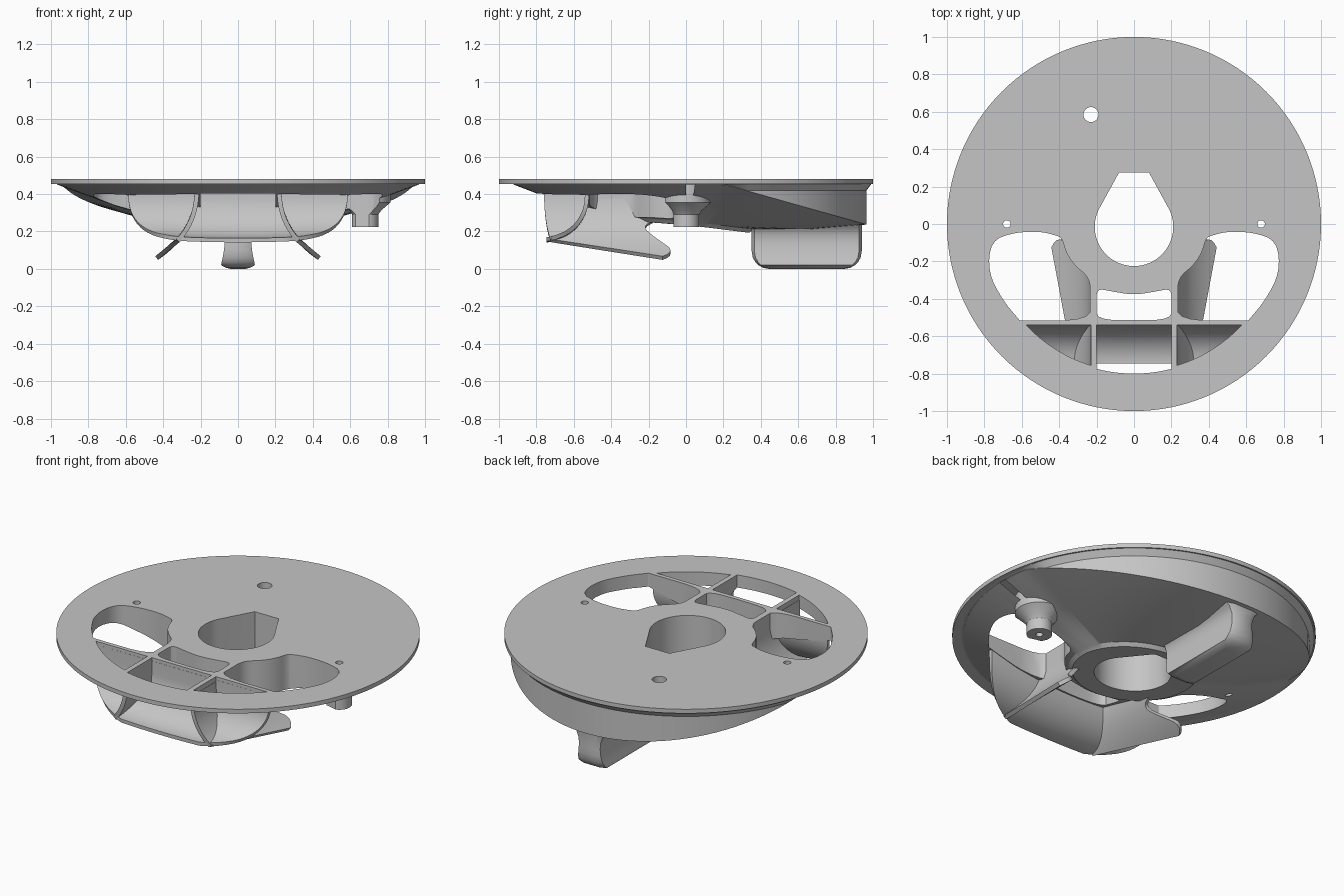
import bpy, bmesh, math
from math import sin, cos, pi, sqrt

cube = bpy.data.objects.get("Cube")
if cube:
    bpy.data.objects.remove(cube)

grey = bpy.data.materials.new("Plain grey")
grey.use_nodes = True
grey.diffuse_color = (0.56, 0.56, 0.56, 1)
grey.node_tree.nodes["Principled BSDF"].inputs["Base Color"].default_value = grey.diffuse_color


def add(name, bm, smooth=30):
    bmesh.ops.recalc_face_normals(bm, faces=bm.faces)
    mesh = bpy.data.meshes.new(name)
    bm.to_mesh(mesh)
    bm.free()
    mesh.materials.append(grey)
    ob = bpy.data.objects.new(name, mesh)
    bpy.context.collection.objects.link(ob)
    finish(ob, smooth)
    return ob


def finish(ob, angle=30):
    bpy.ops.object.select_all(action='DESELECT')
    ob.select_set(True)
    bpy.context.view_layer.objects.active = ob
    bpy.ops.object.shade_smooth_by_angle(angle=math.radians(angle))


def skin(bm, rows, closed=False):
    """Quads between successive rows of points."""
    vs = [[bm.verts.new(p) for p in r] for r in rows]
    n = len(vs[0])
    for a, b in zip(vs, vs[1:]):
        for i in range(n if closed else n - 1):
            j = (i + 1) % n
            bm.faces.new((a[i], a[j], b[j], b[i]))
    return vs


def loft(name, rows):
    bm = bmesh.new()
    vs = skin(bm, rows, True)
    bm.faces.new(vs[0])
    bm.faces.new(vs[-1])
    return add(name, bm)


def sheet(name, rows, thick):
    bm = bmesh.new()
    skin(bm, rows)
    ob = add(name, bm)
    mod = ob.modifiers.new("Thickness", 'SOLIDIFY')
    mod.thickness = thick
    mod.offset = 0
    bpy.ops.object.modifier_apply(modifier=mod.name)
    finish(ob, 40)
    return ob


def ring(r, z, x=0, y=0, n=128):
    return [(x + r * cos(2 * pi * i / n), y + r * sin(2 * pi * i / n), z) for i in range(n)]


def rounded(pts, times=3):
    """Corner cutting for soft outlines."""
    for _ in range(times):
        out = []
        for (ax, ay), (bx, by) in zip(pts, pts[1:] + pts[:1]):
            out += [(ax * .75 + bx * .25, ay * .75 + by * .25),
                    (ax * .25 + bx * .75, ay * .25 + by * .75)]
        pts = out
    return pts


def lerp(table, t):
    for (a, u), (b, v) in zip(table, table[1:]):
        if t <= b:
            return u + (v - u) * max(0, (t - a) / (b - a))
    return table[-1][1]


# Top plate
plate = loft("top_plate", [ring(1, .455), ring(1, .48)])

# Dished body: thin at the front, deep at the back, with a tilted hub
rows = [[] for _ in range(7)]
for i in range(128):
    a = 2 * pi * i / 128
    c, s = cos(a), sin(a)
    rim = .965 + .045 * min(0, s)
    low = min(.45, .51 - .283 * .965 * s)
    tilt = .12 if s > 0 else .07
    foot = .235 - tilt * .35 * s
    mid = (low + foot + .02) / 2 - .014
    for row, r, z in zip(rows, (rim + .03, rim, rim, .66, .36, .34, .25),
                         (.46, max(.42, low + .002), low, mid, foot + .02,
                          foot, .235 - tilt * .25 * s)):
        row.append((r * c, r * s, z))
body = loft("dished_body", rows)

# Outlines of the openings
arc_r = .79
side = rounded([(.235, -.515), (.6, -.515), (.612, -.515), (.62, -.505), (.7, -.41), (.78, -.26),
                (.765, -.09), (.64, -.045), (.5, -.04), (.42, -.06), (.385, -.075),
                (.365, -.15), (.32, -.22), (.235, -.29), (.235, -.4)], 2)
pocket = [(.23, -.54)] + [(x, -sqrt(arc_r ** 2 - x * x)) for x in
                          [.576 - .0346 * i for i in range(11)]]
middle = [(-.2, -.54), (.2, -.54)] + [(x, -sqrt(.8 ** 2 - x * x)) for x in
                                      [.2 - .04 * i for i in range(11)]]
window = rounded([(-.2, -.51), (0, -.515), (.2, -.51), (.2, -.43), (.2, -.345), (.12, -.36),
                  (0, -.38), (-.12, -.36), (-.2, -.345), (-.2, -.43)], 2)
keyhole = [(.08, .275), (-.08, .275)] + [
    (.21 * cos(a), -.015 + .21 * sin(a)) for a in
    [math.radians(155 + 230 * i / 40) for i in range(41)]]


def circle(x, y, r):
    return [p[:2] for p in ring(r, 0, x, y, 32)]


def flip(pts):
    return [(-x, y) for x, y in pts]


openings = [side, flip(side), pocket, flip(pocket), middle, window, keyhole,
            circle(-.23, .585, .04), circle(.68, 0, .02), circle(-.68, 0, .02)]
bm = bmesh.new()
for pts in openings:
    vs = skin(bm, [[(x, y, z) for x, y in pts] for z in (-.2, .8)], True)
    bm.faces.new(vs[0])
    bm.faces.new(vs[1])
cutter = add("opening_cutter", bm)
cutter.hide_render = True

# Mounting post on the left side
post = loft("mounting_post", [ring(r, z, .68, 0, 40) for r, z in
                              ((.07, .225), (.07, .29), (.085, .312), (.135, .355), (.135, .46))])

for ob in (plate, body, post):
    mod = ob.modifiers.new("Openings", 'BOOLEAN')
    mod.operation = 'DIFFERENCE'
    mod.solver = 'EXACT'
    mod.object = cutter
    finish(ob)
    bpy.ops.object.modifier_apply(modifier=mod.name)
    finish(ob)
bpy.data.objects.remove(cutter)

# Concave deflector behind the front intake, trimmed to a circle in plan
rows = []
for i in range(17):
    t = i / 16 * pi / 2
    y, z = -.745 + .215 * sin(t), .385 - .22 * cos(t)
    w = sqrt(arc_r ** 2 - y * y)
    xs = [w * (k / 10 - 1) for k in range(21)]
    rows.append([(x, y, z - .012 * cos(t) * max(0, 1 - (x / .4) ** 2)) for x in xs])
rows.append([(x, y, .46) for x, y, z in rows[-1]])
sheet("intake_deflector", rows, .022)

# Flared guide wings, running from the intake to the back of the side openings
rear = [(.05, -.125), (.067, -.095), (.085, -.08), (.105, -.09), (.125, -.125), (.16, -.18),
        (.185, -.21), (.205, -.22), (.225, -.205), (.245, -.17), (.27, -.15)]
for label, m in (("left", 1), ("right", -1)):
    rows = []
    for i in range(31):
        v = i / 30
        end = lerp(rear, .45 - .4 * v)
        start = -sqrt(arc_r ** 2 - (.22 + .095 * v ** 2.6) ** 2)
        row = []
        for k in range(17):
            y = start + (end - start) * k / 16
            tip = .155 - .155 * (y + .75)
            out = .36 + .19 * (y + .52)
            row.append((m * (.22 + (out - .22) * v ** 2.6), y, .45 + (tip - .45) * v))
        rows.append(row)
    sheet(label + "_guide_wing", rows, .024)

# Rear keel: rounded in side view, waisted in section
section = [(0, .04), (.006, .065), (.02, .09), (.035, .088), (.06, .082), (.1, .075),
           (.14, .071), (.18, .074), (.22, .09), (.26, .14)]
rows = []
for z, w in section:
    inset = .095 - sqrt(.095 ** 2 - max(0, .095 - z) ** 2)
    y0, y1 = .35 + inset, .94 - inset
    rows.append([(-w, y0 + .015, z), (-w * .6, y0, z), (w * .6, y0, z), (w, y0 + .015, z),
                 (w, y1 - .015, z), (w * .6, y1, z), (-w * .6, y1, z), (-w, y1 - .015, z)])
loft("rear_keel", rows)
